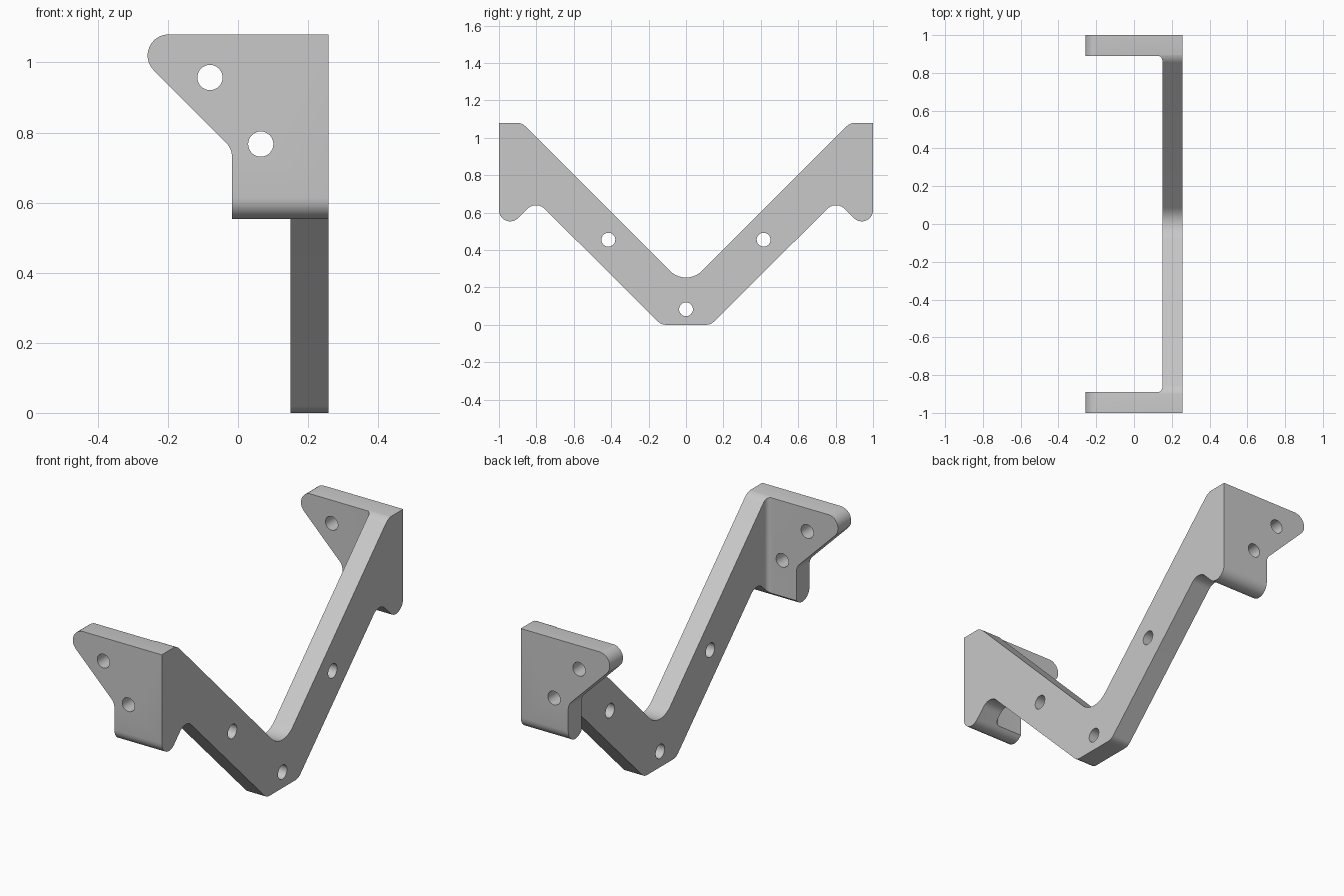
import bpy, bmesh, math
from mathutils import Vector

default = bpy.data.objects.get("Cube")
if default:
    bpy.data.objects.remove(default, do_unlink=True)


def rounded(corners, steps=10):
    """Outline from (u, v, radius) corners, each replaced by a tangent arc."""
    out = []
    for i, (u, v, r) in enumerate(corners):
        p = Vector((u, v))
        if r == 0:
            out.append(p)
            continue
        a = (Vector(corners[i - 1][:2]) - p).normalized()
        b = (Vector(corners[(i + 1) % len(corners)][:2]) - p).normalized()
        half = a.angle(b) / 2
        centre = p + (a + b).normalized() * r / math.sin(half)
        start = p + a * r / math.tan(half) - centre
        end = p + b * r / math.tan(half) - centre
        sweep = math.pi - 2 * half
        for k in range(steps + 1):
            t = k / steps
            out.append(centre + (start * math.sin((1 - t) * sweep)
                                 + end * math.sin(t * sweep)) / math.sin(sweep))
    return out


def circle(u, v, r, n=32):
    return [Vector((u + r * math.cos(2 * math.pi * k / n),
                    v + r * math.sin(2 * math.pi * k / n))) for k in range(n)]


def prism(name, outline, axis, low, high):
    """Extrude an outline along the x, y or z axis."""
    place = {"x": lambda p, h: (h, p.x, p.y),
             "y": lambda p, h: (p.x, h, p.y),
             "z": lambda p, h: (p.x, p.y, h)}[axis]
    bm = bmesh.new()
    ends = [[bm.verts.new(place(p, h)) for p in outline] for h in (low, high)]
    for end in ends:
        bm.faces.new(end)
    n = len(outline)
    for i in range(n):
        j = (i + 1) % n
        bm.faces.new((ends[0][i], ends[0][j], ends[1][j], ends[1][i]))
    bmesh.ops.recalc_face_normals(bm, faces=bm.faces)
    mesh = bpy.data.meshes.new(name)
    bm.to_mesh(mesh)
    bm.free()
    obj = bpy.data.objects.new(name, mesh)
    bpy.context.collection.objects.link(obj)
    return obj


def combine(body, tool, operation):
    """Apply a boolean and discard the tool."""
    tool.hide_render = True
    mod = body.modifiers.new(operation, "BOOLEAN")
    mod.operation = operation
    mod.solver = "EXACT"
    mod.object = tool
    bpy.context.view_layer.objects.active = body
    bpy.ops.object.modifier_apply(modifier=mod.name)
    bpy.data.objects.remove(tool, do_unlink=True)


# Side silhouette: V arms, upright ends and hooked feet
half = [(0.132, 0, 0.06), (0.802, 0.666, 0.065), (1, 0.468, 0.06),
        (1, 1.082, 0), (0.879, 1.082, 0.085)]
mirrored = [(-y, z, r) for y, z, r in reversed(half)]
side = rounded(half + [(0, 0.203, 0.12)] + mirrored)
bracket = prism("v_bracket", side, "x", -0.5, 0.258)

# Plan shape: thin web with two end flanges and inner fillets
plan = rounded([(-0.6, -1.2, 0), (0.5, -1.2, 0), (0.5, 1.2, 0), (-0.6, 1.2, 0),
                (-0.6, 0.89, 0), (0.15, 0.89, 0.025),
                (0.15, -0.89, 0.025), (-0.6, -0.89, 0)])
combine(bracket, prism("plan_tool", plan, "z", -0.3, 1.4), "INTERSECT")

# Flange outline: rounded nose, sloping edge and narrow lower tab
flange = rounded([(-0.343, 1.08, 0.06), (-0.017, 0.754, 0.06),
                  (-0.017, -0.2, 0), (0.4, -0.2, 0), (0.4, 1.08, 0)])
combine(bracket, prism("flange_tool", flange, "y", -1.3, 1.3), "INTERSECT")

# Screw holes through the flanges and the web
for x, z in ((-0.08, 0.957), (0.065, 0.767)):
    combine(bracket, prism("hole_tool", circle(x, z, 0.036), "y", -1.3, 1.3),
            "DIFFERENCE")
for y, z in ((-0.415, 0.455), (0, 0.083), (0.415, 0.455)):
    combine(bracket, prism("hole_tool", circle(y, z, 0.037), "x", -0.5, 0.5),
            "DIFFERENCE")

# Plain grey finish
grey = bpy.data.materials.new("light_grey")
grey.use_nodes = True
colour = (0.58, 0.58, 0.58, 1)
grey.diffuse_color = colour
grey.node_tree.nodes["Principled BSDF"].inputs["Base Color"].default_value = colour
bracket.data.materials.clear()
bracket.data.materials.append(grey)

bpy.ops.object.select_all(action="DESELECT")
bracket.select_set(True)
bpy.context.view_layer.objects.active = bracket
bpy.ops.object.shade_smooth_by_angle(angle=math.radians(30))
